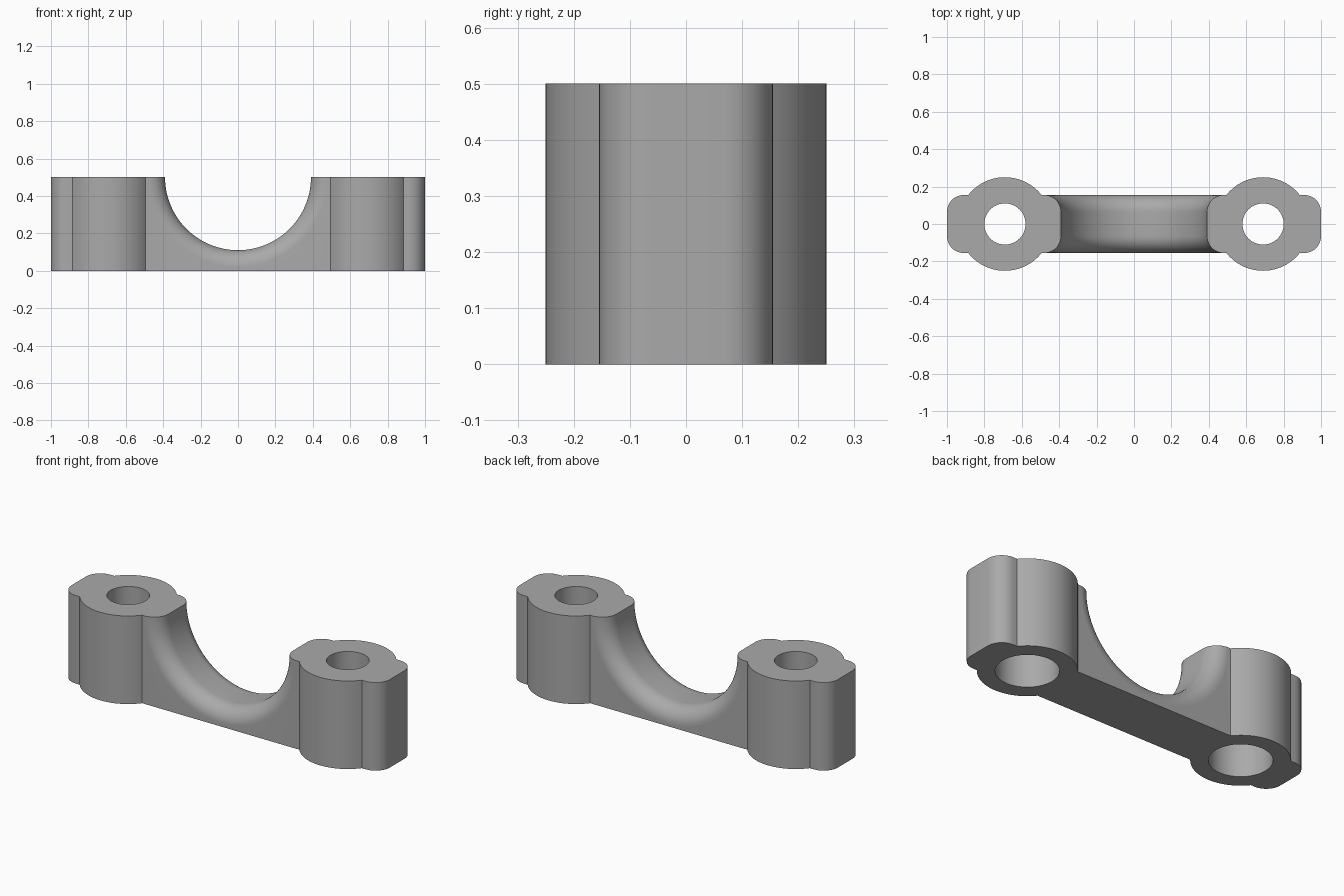
import bpy, bmesh
from math import sin, cos, pi, radians
from mathutils import Matrix, Vector

cube = bpy.data.objects.get("Cube")
if cube:
    bpy.data.objects.remove(cube, do_unlink=True)

HEIGHT = 0.5
HALF_WIDTH = 0.155      # half thickness of the bar
ROUND = 0.09            # edge rounding of bar ends and saddle
SADDLE_R = 0.39
BOSS_X, BOSS_R = 0.69, 0.25
BORE_R, COUNTERBORE_R, STEP_Z = 0.11, 0.16, 0.3

grey = bpy.data.materials.new("Plain grey")
grey.use_nodes = True
colour = (0.4, 0.4, 0.4, 1)
grey.diffuse_color = colour
grey.node_tree.nodes["Principled BSDF"].inputs["Base Color"].default_value = colour


def finish(name, bm):
    bmesh.ops.recalc_face_normals(bm, faces=bm.faces)
    mesh = bpy.data.meshes.new(name)
    bm.to_mesh(mesh)
    bm.free()
    mesh.materials.append(grey)
    obj = bpy.data.objects.new(name, mesh)
    bpy.context.collection.objects.link(obj)
    return obj


def lathe(name, profile, place, segments=96):
    """Solid of revolution from (radius, height) points, capped at both ends."""
    bm = bmesh.new()
    rings = [[bm.verts.new((r * cos(2 * pi * i / segments), r * sin(2 * pi * i / segments), z))
              for i in range(segments)] for r, z in profile]
    for low, high in zip(rings, rings[1:]):
        for i in range(segments):
            j = (i + 1) % segments
            bm.faces.new((low[i], low[j], high[j], high[i]))
    bm.faces.new(rings[0])
    bm.faces.new(rings[-1])
    bm.transform(place)
    return finish(name, bm)


def combine(target, tool, operation):
    """Apply a boolean and discard the tool."""
    mod = target.modifiers.new(operation.title(), "BOOLEAN")
    mod.operation, mod.object, mod.solver = operation, tool, "EXACT"
    bpy.context.view_layer.objects.active = target
    bpy.ops.object.modifier_apply(modifier=mod.name)
    bpy.data.objects.remove(tool, do_unlink=True)


# Bar with rounded corners, extruded upward
bm = bmesh.new()
outline = []
for quarter, (sx, sy) in enumerate([(1, 1), (-1, 1), (-1, -1), (1, -1)]):
    for i in range(13):
        a = (quarter + i / 12) * pi / 2
        outline.append(bm.verts.new((sx * (1 - ROUND) + ROUND * cos(a),
                                     sy * (HALF_WIDTH - ROUND) + ROUND * sin(a), 0)))
base = bm.faces.new(outline)
top = bmesh.ops.extrude_face_region(bm, geom=[base])["geom"]
bmesh.ops.translate(bm, vec=Vector((0, 0, HEIGHT)),
                    verts=[v for v in top if isinstance(v, bmesh.types.BMVert)])
bracket = finish("clamp_bracket", bm)

# Half-round saddle with rounded rims
rim = [(SADDLE_R + ROUND - ROUND * cos(a), HALF_WIDTH - ROUND + ROUND * sin(a))
       for a in (i / 12 * pi / 2 for i in range(13))]
rim.append((SADDLE_R + ROUND, HALF_WIDTH + 0.1))
profile = [(r, -y) for r, y in reversed(rim)] + rim
saddle = lathe("saddle_cutter", profile,
               Matrix.Translation((0, 0, HEIGHT)) @ Matrix.Rotation(pi / 2, 4, "X"), 128)
combine(bracket, saddle, "DIFFERENCE")

# Bolt bosses with counterbored holes from below
for side in (-1, 1):
    place = Matrix.Translation((side * BOSS_X, 0, 0))
    combine(bracket, lathe("boss", [(BOSS_R, 0), (BOSS_R, HEIGHT)], place), "UNION")
    bore = [(COUNTERBORE_R, -0.1), (COUNTERBORE_R, STEP_Z),
            (BORE_R, STEP_Z), (BORE_R, HEIGHT + 0.1)]
    combine(bracket, lathe("bore_cutter", bore, place), "DIFFERENCE")

bpy.ops.object.select_all(action="DESELECT")
bracket.select_set(True)
bpy.context.view_layer.objects.active = bracket
bpy.ops.object.shade_smooth_by_angle(angle=radians(30))
